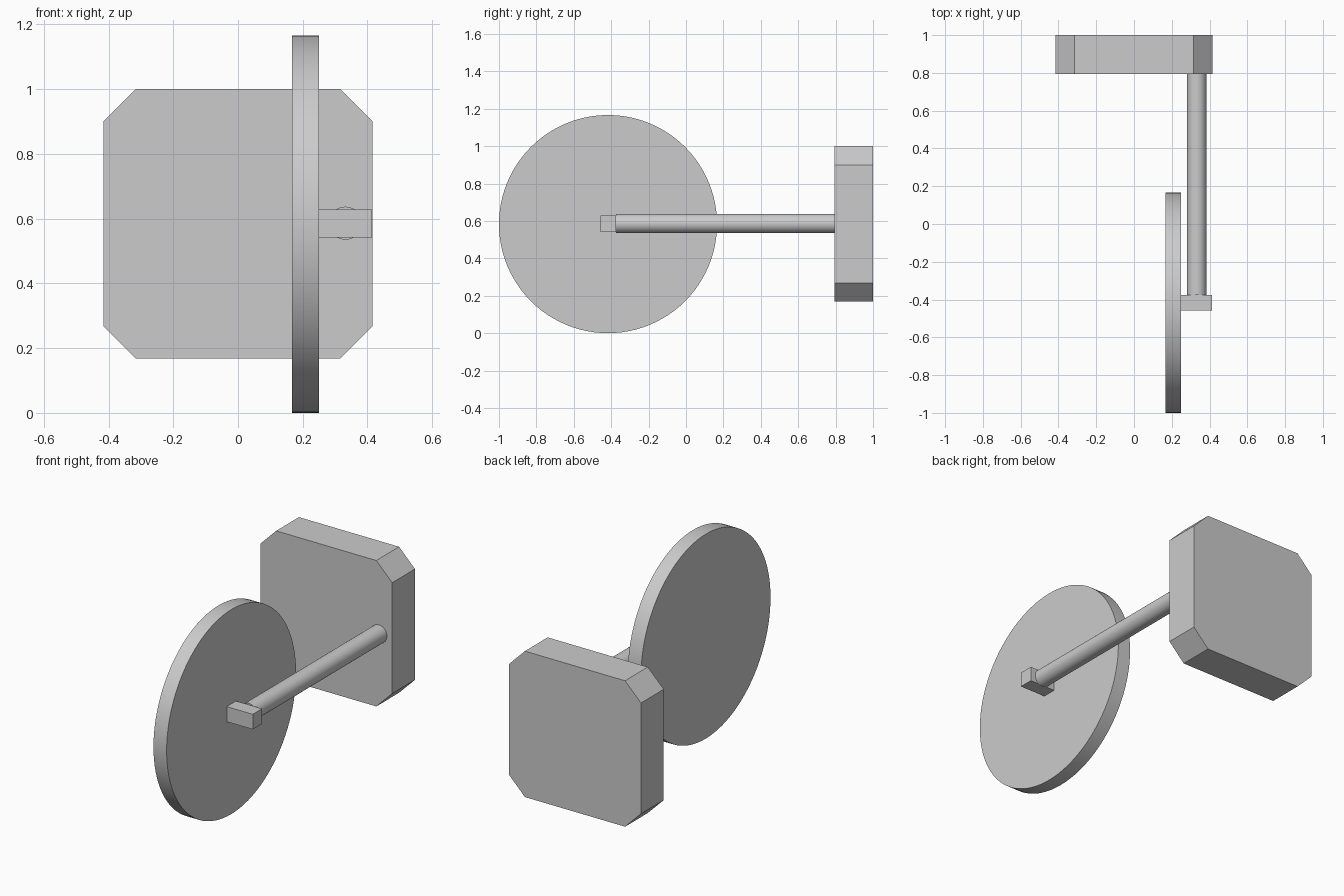
import bpy, bmesh, math
from mathutils import Matrix

if "Cube" in bpy.data.objects:
    bpy.data.objects.remove(bpy.data.objects["Cube"])


def prism(name, profile, y0, y1):
    # Extrude an (x, z) outline along y
    bm = bmesh.new()
    face = bm.faces.new([bm.verts.new((x, y0, z)) for x, z in profile])
    ext = bmesh.ops.extrude_face_region(bm, geom=[face])
    verts = [g for g in ext["geom"] if isinstance(g, bmesh.types.BMVert)]
    bmesh.ops.translate(bm, verts=verts, vec=(0, y1 - y0, 0))
    bmesh.ops.recalc_face_normals(bm, faces=bm.faces)
    mesh = bpy.data.meshes.new(name)
    bm.to_mesh(mesh)
    bm.free()
    obj = bpy.data.objects.new(name, mesh)
    bpy.context.collection.objects.link(obj)
    return obj


def cylinder(name, radius, depth, location, rotation, sides):
    bpy.ops.mesh.primitive_cylinder_add(vertices=sides, radius=radius, depth=depth,
                                        location=location, rotation=rotation)
    obj = bpy.context.object
    obj.name = name
    bpy.ops.object.shade_smooth_by_angle(angle=math.radians(30))
    return obj


AXIS_Z = 0.583
QUARTER = math.pi / 2

# Square block with four chamfered corners
h, c = 0.416, 0.316
outline = [(-c, -h), (c, -h), (h, -c), (h, c), (c, h), (-c, h), (-h, c), (-h, -c)]
prism("chamfered_block", [(x, z + 0.584) for x, z in outline], 0.795, 1.0)

# Upright flywheel disc
cylinder("flywheel_disc", 0.583, 0.083, (0.2085, -0.417, AXIS_Z), (0, QUARTER, 0), 96)

# Crank pin sticking out of the disc
pin = [(0.25, 0.542), (0.414, 0.542), (0.414, 0.628), (0.25, 0.628)]
prism("crank_pin", pin, -0.458, -0.375)

# Connecting rod from pin to block
cylinder("connecting_rod", 0.051, 1.17, (0.332, 0.21, 0.586), (QUARTER, 0, 0), 48)
